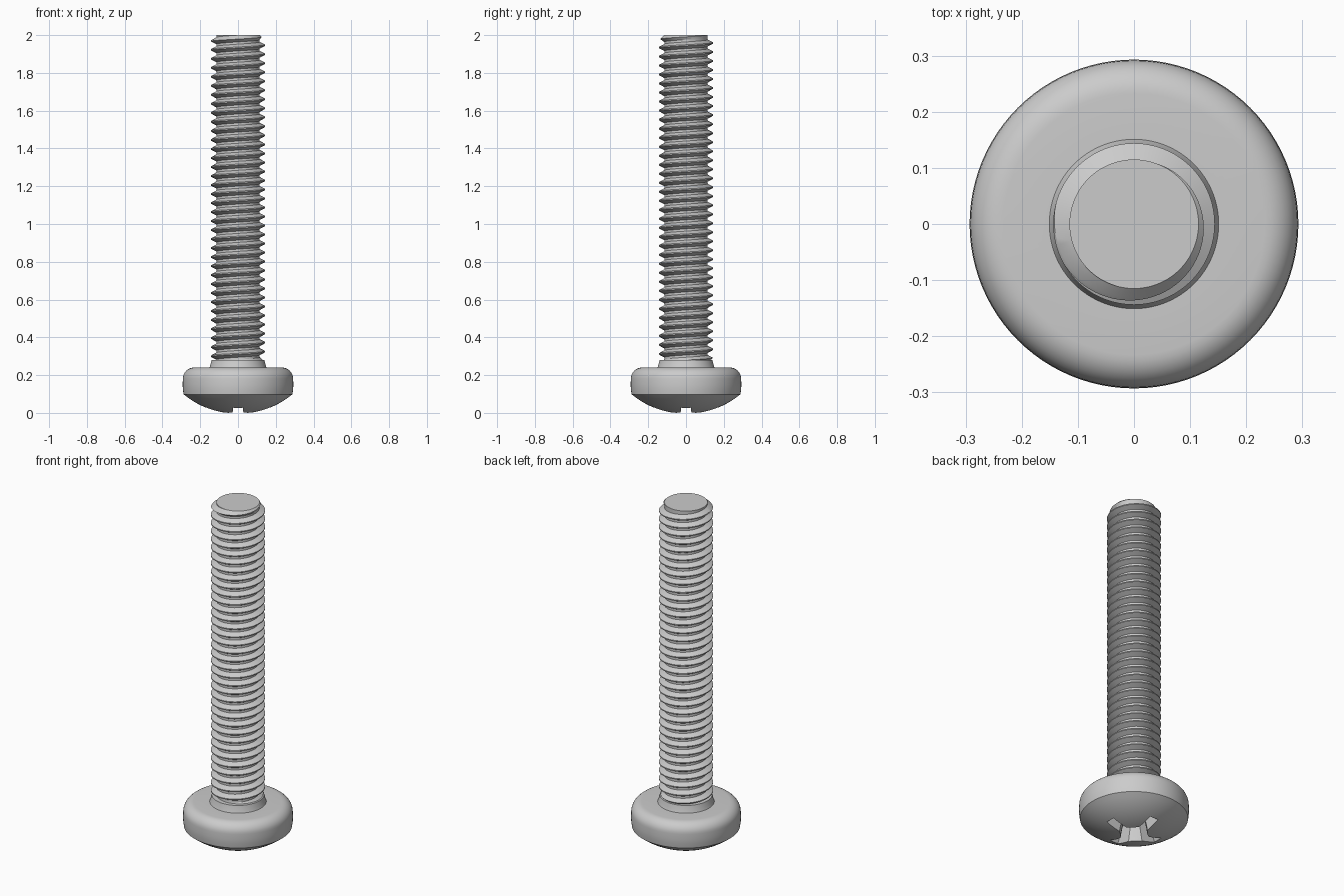
import bpy, bmesh
from math import pi, cos, sin, sqrt, radians

if "Cube" in bpy.data.objects:
    bpy.data.objects.remove(bpy.data.objects["Cube"])


def finish(bm, name):
    bmesh.ops.remove_doubles(bm, verts=bm.verts, dist=1e-5)
    bmesh.ops.holes_fill(bm, edges=[e for e in bm.edges if e.is_boundary], sides=0)
    bmesh.ops.recalc_face_normals(bm, faces=bm.faces)
    mesh = bpy.data.meshes.new(name)
    bm.to_mesh(mesh)
    bm.free()
    obj = bpy.data.objects.new(name, mesh)
    bpy.context.collection.objects.link(obj)
    return obj


def skin(bm, rings, closed=True):
    """Bridge equal-length rows of points with quads."""
    rows = [[bm.verts.new(p) for p in ring] for ring in rings]
    n = len(rows[0])
    for a, b in zip(rows, rows[1:]):
        for i in range(n if closed else n - 1):
            j = (i + 1) % n
            bm.faces.new((a[i], a[j], b[j], b[i]))


def smooth(obj, angle):
    bpy.ops.object.select_all(action='DESELECT')
    obj.select_set(True)
    bpy.context.view_layer.objects.active = obj
    bpy.ops.object.shade_smooth_by_angle(angle=radians(angle))


# Pan head with tapered collar: lathe profile
R_DOME, SIDES = 0.453, 96
profile = []
for i in range(13):
    r = 0.288 * i / 12
    profile.append((r, -0.005 + R_DOME - sqrt(R_DOME**2 - r * r)))
profile += [(0.292, 0.125), (0.293, 0.15)]
for i in range(9):
    a = pi / 2 * i / 8
    profile.append((0.233 + 0.059 * cos(a), 0.181 + 0.059 * sin(a)))
profile += [(0.151, 0.24), (0.147, 0.25), (0.14, 0.28), (0.0, 0.28)]
bm = bmesh.new()
skin(bm, [[(r * cos(2 * pi * i / SIDES), r * sin(2 * pi * i / SIDES), z)
           for i in range(SIDES)] for r, z in profile])
head = finish(bm, "pan_head")


# Cross recess cutter: tapered four-winged star with a pointed floor
def star(length, w, b, z):
    pts = []
    for q in range(4):
        c, s = cos(q * pi / 2), sin(q * pi / 2)
        for x, y in ((length, -w), (length, w), (b, w), ((b + w) / 2 * 0.94, (b + w) / 2 * 0.94)):
            pts.append((x * c - y * s, x * s + y * c, z))
        x, y = w, b
        pts.append((x * c - y * s, x * s + y * c, z))
    return pts


bm = bmesh.new()
skin(bm, [star(0.19, 0.029, 0.085, -0.03),
          star(0.165, 0.027, 0.073, 0.03),
          star(0.10, 0.022, 0.045, 0.15),
          star(0.001, 0.0004, 0.0006, 0.175)])
cutter = finish(bm, "recess_cutter")
cutter.hide_render = True
mod = head.modifiers.new("recess", 'BOOLEAN')
mod.operation, mod.solver, mod.object = 'DIFFERENCE', 'EXACT', cutter
bpy.context.view_layer.objects.active = head
bpy.ops.object.modifier_apply(modifier=mod.name)
bpy.data.objects.remove(cutter)
smooth(head, 25)

# Threaded shank: helical rows, clamped flat at both ends
PITCH, MINOR, MAJOR = 0.0477, 0.115, 0.144
Z0, Z1, N = 0.262, 2.0, 72
TOOTH = ((0, MINOR), (0.25, MINOR), (0.5625, MAJOR), (0.6875, MAJOR))
base = 1.97 - PITCH * (38 + 0.5 + 0.625)
rings = []
for k in range(-2, 41):
    for frac, rad in TOOTH:
        ring = []
        for i in range(N + 1):
            t = 2 * pi * i / N
            z = min(max(base + PITCH * (k + frac + i / N), Z0), Z1)
            r = min(rad, MINOR + (Z1 - z), MINOR + (z - Z0) * 0.9)
            ring.append((r * cos(t), r * sin(t), z))
        rings.append(ring)
bm = bmesh.new()
skin(bm, rings, closed=False)
shank = finish(bm, "threaded_shank")
smooth(shank, 25)
